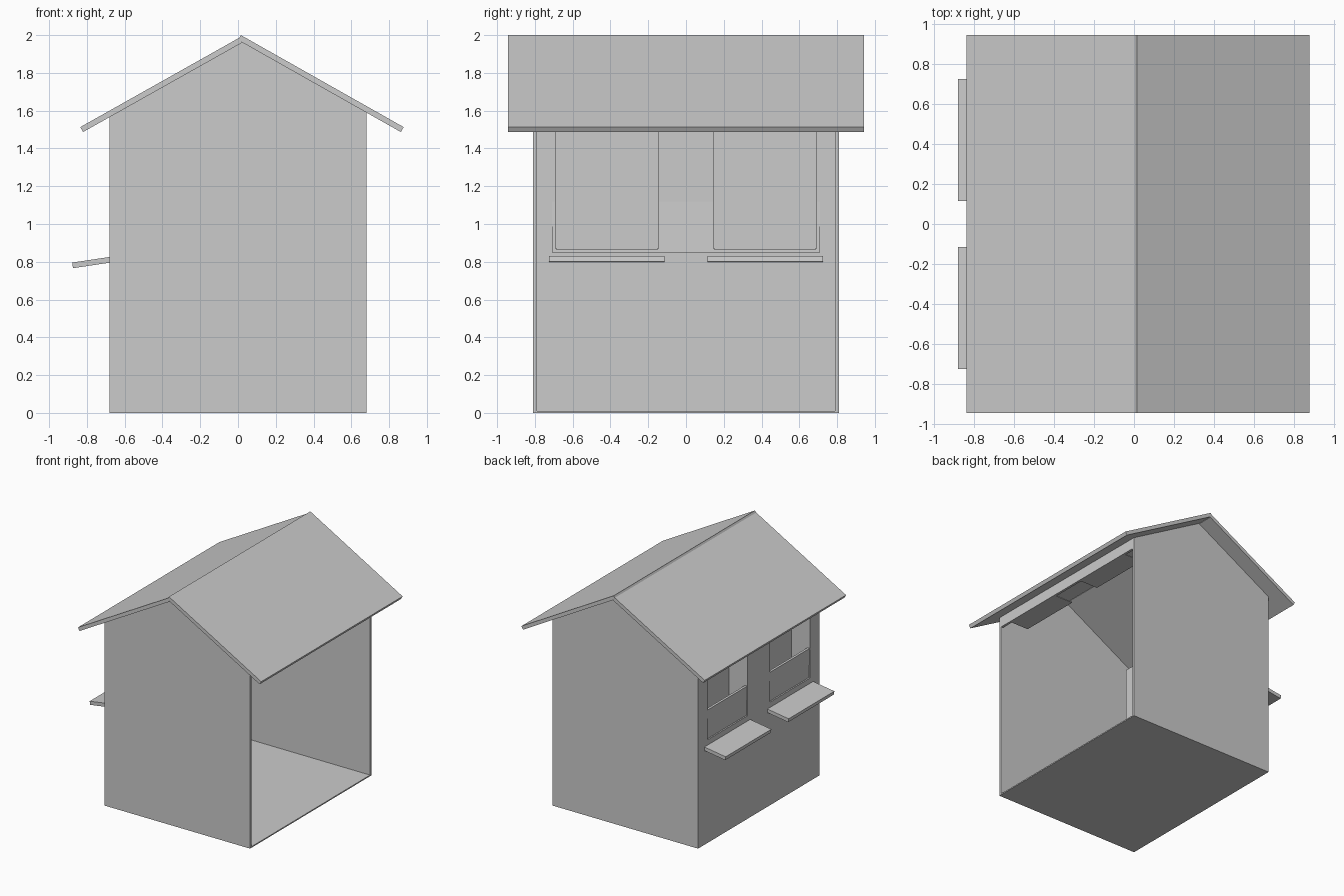
import bpy, bmesh
from math import radians, sin, cos
from mathutils import Vector

if "Cube" in bpy.data.objects:
    bpy.data.objects.remove(bpy.data.objects["Cube"])


def box(name, x, y, z, tilt=0):
    """Box from (min, max) ranges, optionally tilted about the y axis."""
    bm = bmesh.new()
    bmesh.ops.create_cube(bm, size=1)
    for v in bm.verts:
        v.co.x *= x[1] - x[0]
        v.co.y *= y[1] - y[0]
        v.co.z *= z[1] - z[0]
    me = bpy.data.meshes.new(name)
    bm.to_mesh(me)
    bm.free()
    ob = bpy.data.objects.new(name, me)
    ob.location = (sum(x) / 2, sum(y) / 2, sum(z) / 2)
    ob.rotation_euler.y = radians(tilt)
    bpy.context.collection.objects.link(ob)
    return ob


def prism(name, profile, y0, y1):
    """Extrude an (x, z) profile along y."""
    bm = bmesh.new()
    f = bm.faces.new([bm.verts.new((x, y0, z)) for x, z in profile])
    ext = bmesh.ops.extrude_face_region(bm, geom=[f])
    verts = [g for g in ext["geom"] if isinstance(g, bmesh.types.BMVert)]
    bmesh.ops.translate(bm, vec=Vector((0, y1 - y0, 0)), verts=verts)
    bmesh.ops.recalc_face_normals(bm, faces=bm.faces)
    me = bpy.data.meshes.new(name)
    bm.to_mesh(me)
    bm.free()
    ob = bpy.data.objects.new(name, me)
    bpy.context.collection.objects.link(ob)
    return ob


W, D, T = 0.68, 0.81, 0.02          # half width, half depth, wall thickness
EAVE, PEAK = 1.59, 1.98
WINDOWS = ((-0.685, -0.15), (0.15, 0.685))
SILL, HEAD = 0.87, 1.50

# Floor
box("floor", (-W, W), (-D, D), (0, 0.01))

# Gable walls, each made of two halves
for end, y0 in (("front", -D), ("back", D - T)):
    for side, s in (("left", -1), ("right", 1)):
        prism(f"{end}_wall_{side}",
              [(0, 0), (s * W, 0), (s * W, EAVE), (0, PEAK)], y0, y0 + T)

# Left wall around the two windows
LX = (-W, -W + T)
box("left_wall_lower", LX, (-D, D), (0, SILL))
box("left_wall_lintel", LX, (-D, D), (HEAD, EAVE))
for i, (a, b) in enumerate(((-D, WINDOWS[0][0]), (WINDOWS[0][1], WINDOWS[1][0]),
                            (WINDOWS[1][1], D))):
    box(f"left_wall_post_{i}", LX, (a, b), (SILL, HEAD))

# Open right side has only a lintel
box("right_wall_lintel", (W - T, W), (-D, D), (HEAD, EAVE))

# Recessed boxes behind the windows, ledges outside, top boards on the right
t = 0.008
for i, (a, b) in enumerate(WINDOWS):
    bx = (-0.5, -W + T)[::-1]
    box(f"recess_back_{i}", (-0.5 - t, -0.5), (a, b), (SILL, HEAD))
    box(f"recess_bottom_{i}", bx, (a, b), (SILL - t, SILL))
    box(f"recess_top_{i}", bx, (a, b), (HEAD, HEAD + t))
    box(f"recess_side_a_{i}", bx, (a - t, a), (SILL, HEAD))
    box(f"recess_side_b_{i}", bx, (b, b + t), (SILL, HEAD))
    box(f"top_board_{i}", (0.5, W), (a, b), (HEAD, HEAD + t))
    c = -0.42 if i == 0 else 0.42
    box(f"ledge_{i}", (-0.877, -0.647), (c - 0.305, c + 0.305), (0.783, 0.813), -8.5)

# Slightly leaning half-height panel behind the windows
box("window_panel", (-0.672, -0.652), (-0.71, 0.71), (0.85, 1.12), -2)

# Roof slabs running from ridge to overhanging eaves
RY = 0.943
ang = radians(29.5)
nx, nz = 0.03 * sin(ang), 0.03 * cos(ang)
prism("roof_right", [(0.015, 2.0), (0.877, 1.513),
                     (0.877 - nx, 1.513 - nz), (0.015 - nx, 2.0 - nz)], -RY, RY)
prism("roof_left", [(0.005, 1.985), (-0.835, 1.513),
                    (-0.835 + nx, 1.513 - nz), (0.005 + nx, 1.985 - nz)], -RY, RY)
